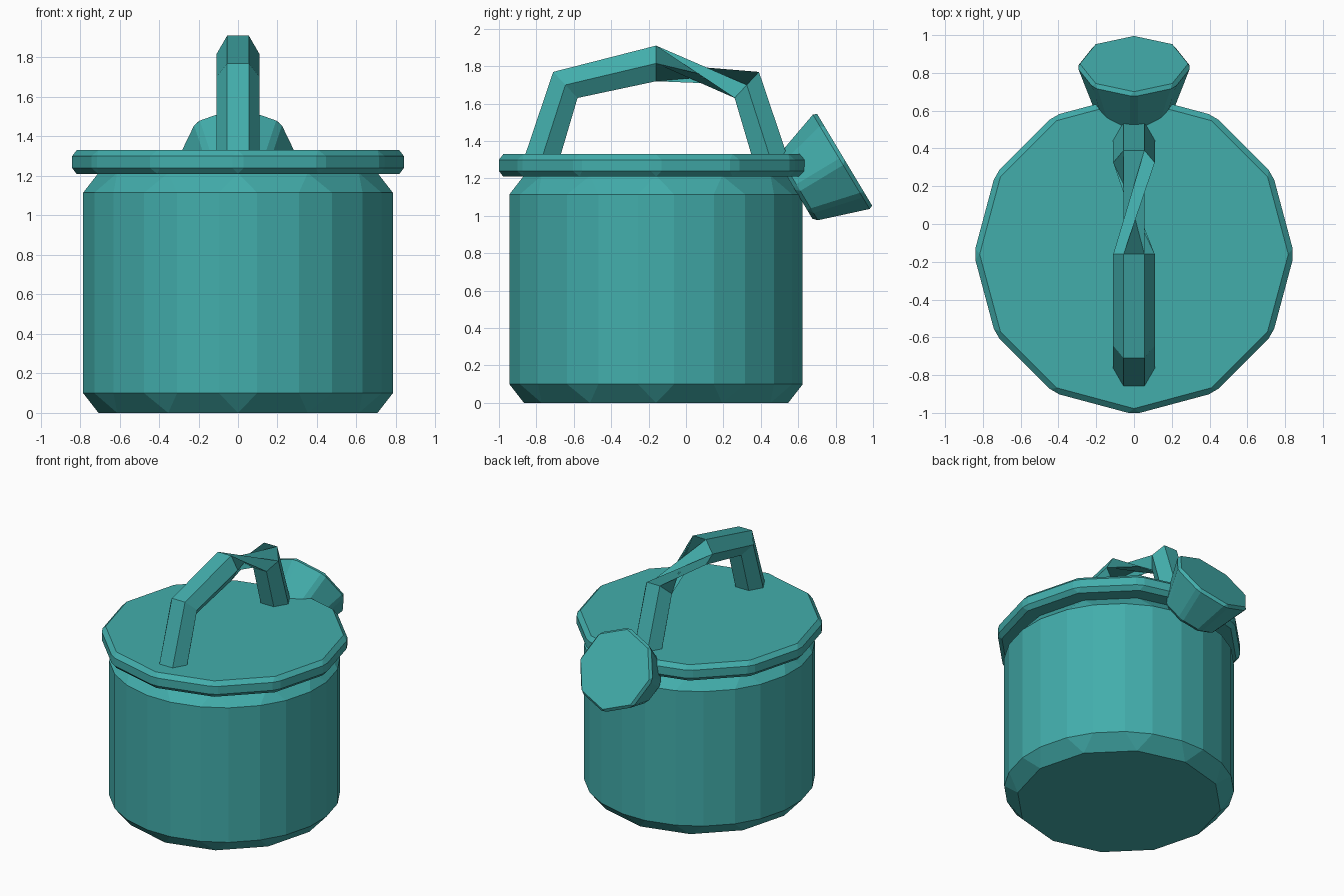
import bpy, bmesh
from math import radians, sin, cos, pi
from mathutils import Vector

if "Cube" in bpy.data.objects:
    bpy.data.objects.remove(bpy.data.objects["Cube"])

CY = -0.16  # y of the pot's axis

teal = bpy.data.materials.new("teal")
teal.diffuse_color = (0.055, 0.42, 0.41, 1)
teal.use_nodes = True
teal.node_tree.nodes["Principled BSDF"].inputs["Base Color"].default_value = teal.diffuse_color


def finish(obj, name, bevel=0):
    obj.name = name
    obj.data.materials.append(teal)
    if bevel:
        mod = obj.modifiers.new("bevel", 'BEVEL')
        mod.width = bevel
        mod.segments = 1
        mod.limit_method = 'NONE'


def drum(name, radius, z0, z1, bevel):
    bpy.ops.mesh.primitive_cylinder_add(vertices=12, radius=radius, depth=z1 - z0,
                                        location=(0, CY, (z0 + z1) / 2))
    finish(bpy.context.object, name, bevel)


# Twelve-sided body and overhanging lid, chamfered on every edge
drum("body", 0.81, 0, 1.215, 0.1)
drum("lid", 0.848, 1.21, 1.33, 0.03)

# Flared eight-sided spout tilted upward at the back
axis = Vector((0, sin(radians(59)), cos(radians(59))))
mouth, depth = Vector((0, 0.848, 1.30)), 0.31
bpy.ops.mesh.primitive_cone_add(vertices=8, radius1=0.205, radius2=0.31, depth=depth,
                                location=mouth - axis * depth / 2,
                                rotation=(radians(-59), 0, 0))
finish(bpy.context.object, "spout", 0.022)

# Hexagonal handle swept over the lid: (y from axis, z, outward tilt in degrees)
half = [(-0.61, 1.31, 180), (-0.485, 1.70, 133)]
path = half + [(0, 1.815, 90)] + [(-y, z, 180 - a) for y, z, a in reversed(half)]
bm = bmesh.new()
rings = []
for y, z, a in path:
    out = Vector((0, cos(radians(a)), sin(radians(a))))
    rings.append([bm.verts.new(Vector((0.11 * cos(i * pi / 3), CY + y, z))
                               + out * 0.11 * sin(i * pi / 3)) for i in range(6)])
for n, (r, s) in enumerate(zip(rings, rings[1:])):
    k = -2 if n == 2 else 0  # one span is twisted by two sides
    for i in range(6):
        j = (i + 1) % 6
        bm.faces.new((r[i], r[j], s[(j + k) % 6], s[(i + k) % 6]))
bm.faces.new(rings[0])
bm.faces.new(rings[-1])
bmesh.ops.recalc_face_normals(bm, faces=bm.faces)
mesh = bpy.data.meshes.new("handle")
bm.to_mesh(mesh)
bm.free()
handle = bpy.data.objects.new("handle", mesh)
bpy.context.collection.objects.link(handle)
finish(handle, "handle")
